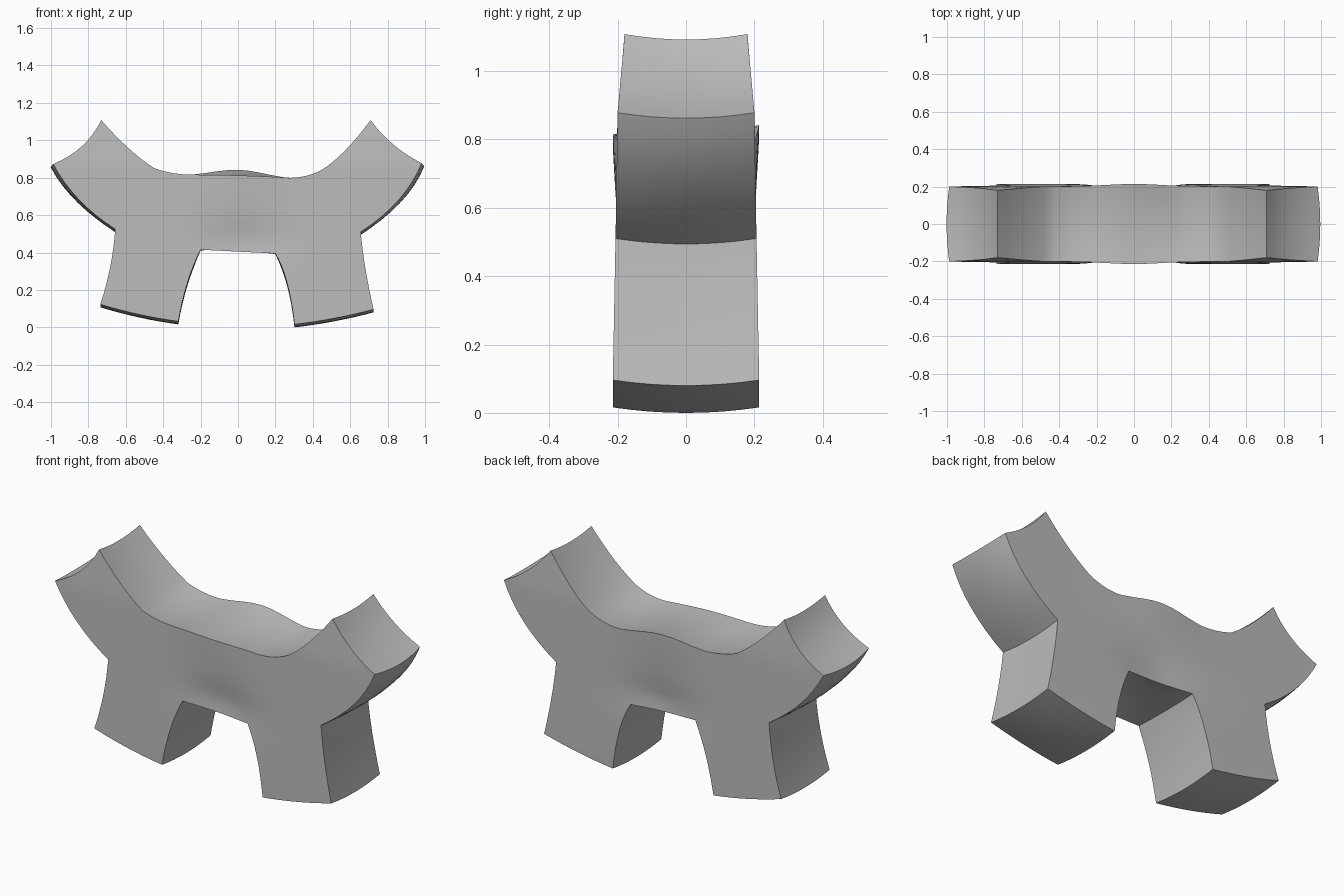
import bpy, bmesh, math
from mathutils import Vector

if "Cube" in bpy.data.objects:
    bpy.data.objects.remove(bpy.data.objects["Cube"])

N = 8  # subdivisions per block


def arc(a, m, b):
    """N+1 points on a curve running a -> m -> b."""
    a, m, b = Vector(a), Vector(m), Vector(b)
    c = 2 * m - (a + b) / 2
    return [a * (1 - t) ** 2 + c * 2 * t * (1 - t) + b * t * t
            for t in (i / N for i in range(N + 1))]


def line(a, b):
    return arc(a, (Vector(a) + Vector(b)) / 2, b)


def lerp_table(x, table):
    for (x0, y0), (x1, y1) in zip(table, table[1:]):
        if x <= x1:
            return y0 + (y1 - y0) * max(0, (x - x0) / (x1 - x0))
    return table[-1][1]


def bell(d, r):
    return math.exp(-(d / r) ** 2)


# Key corners of the silhouette (x, z)
tip_l, out_l, sho_l, arch_l = (-.731, 1.108), (-.988, .873), (-.656, .525), (-.2, .415)
tip_r, out_r, sho_r, arch_r = (.709, 1.108), (.982, .878), (.656, .51), (.2, .395)
top_al, top_bl, top_br, top_ar = (-.45, .852), (-.23, .816), (.22, .803), (.45, .843)
foot_ol, foot_il, foot_ir, foot_or = (-.736, .123), (-.319, .032), (.302, .016), (.725, .096)

# Blocks: two opposite rails plus the bow of the closing end (start, end)
blocks = [
    (arc(tip_l, (-.59, .962), top_al), arc(out_l, (-.85, .682), sho_l), (.025, -.022), None),
    (arc(top_al, (-.345, .824), top_bl), line(sho_l, arch_l), None, None),
    (arc(top_bl, (0, .812), top_br), line(arch_l, arch_r), None, None),
    (arc(top_br, (.34, .805), top_ar), line(arch_r, sho_r), None, None),
    (arc(top_ar, (.574, .947), tip_r), arc(sho_r, (.858, .68), out_r), None, (-.015, -.016)),
    (arc(sho_l, (-.684, .32), foot_ol), arc(arch_l, (-.27, .24), foot_il), None, (0, -.009)),
    (arc(arch_r, (.262, .24), foot_ir), arc(sho_r, (.682, .31), foot_or), None, (0, -.008)),
]

bm = bmesh.new()
for r0, r1, bow0, bow1 in blocks:
    grid = []
    for i in range(N + 1):
        row = []
        for j in range(N + 1):
            v = j / N
            p = r0[i].lerp(r1[i], v)
            for bow, u in ((bow0, 1 - i / N), (bow1, i / N)):
                if bow:
                    p = p + Vector(bow) * 4 * v * (1 - v) * u * u
            row.append(bm.verts.new((p.x, -1, p.y)))
        grid.append(row)
    for i in range(N):
        for j in range(N):
            bm.faces.new((grid[i][j], grid[i][j + 1], grid[i + 1][j + 1], grid[i + 1][j]))
bmesh.ops.remove_doubles(bm, verts=bm.verts, dist=1e-4)

# Thickness: extrude to the back, keep the front, slice the sides
ext = bmesh.ops.extrude_face_region(bm, geom=bm.faces[:], use_keep_orig=True)
for v in ext["geom"]:
    if isinstance(v, bmesh.types.BMVert):
        v.co.y = 1
cross = [e for e in bm.edges if abs(e.verts[0].co.y - e.verts[1].co.y) > 1]
bmesh.ops.subdivide_edges(bm, edges=cross, cuts=7, use_grid_fill=True)

# Warp: flared width, bowed side walls, raised rear rim
for v in bm.verts:
    x, t, z = v.co
    w = lerp_table(z, [(.1, .214), (.52, .206), (.88, .2), (1.1, .18)])
    w += .013 * bell(x, .2) * bell(z - .82, .15)
    w -= .022 * bell(x - .03, .2) * bell(z - .46, .1)
    mid = 1 - t * t
    arch = bell(x, .17) * bell(z - .4, .06)
    dx = math.copysign(.014, x) * mid * max(0, min(1, (abs(x) - .75) / .2))
    dz = mid * (-.016 * (1 - arch) + .03 * arch)
    if z > .6 and abs(x) < .28:
        dz += .03 * (t + 1) / 2 * math.cos(x / .28 * math.pi / 2) ** 2
    v.co = (x + dx, t * w, z + dz)

bmesh.ops.recalc_face_normals(bm, faces=bm.faces)
low = min(v.co.z for v in bm.verts)
bmesh.ops.translate(bm, verts=bm.verts, vec=(0, 0, -low))

mesh = bpy.data.meshes.new("curved_bench_block")
bm.to_mesh(mesh)
bm.free()
obj = bpy.data.objects.new("curved_bench_block", mesh)
bpy.context.collection.objects.link(obj)

mat = bpy.data.materials.new("light grey")
mat.diffuse_color = (.5, .5, .5, 1)
mat.use_nodes = True
mat.node_tree.nodes["Principled BSDF"].inputs["Base Color"].default_value = mat.diffuse_color
mesh.materials.append(mat)

bpy.context.view_layer.objects.active = obj
obj.select_set(True)
bpy.ops.object.shade_smooth_by_angle(angle=math.radians(40))
